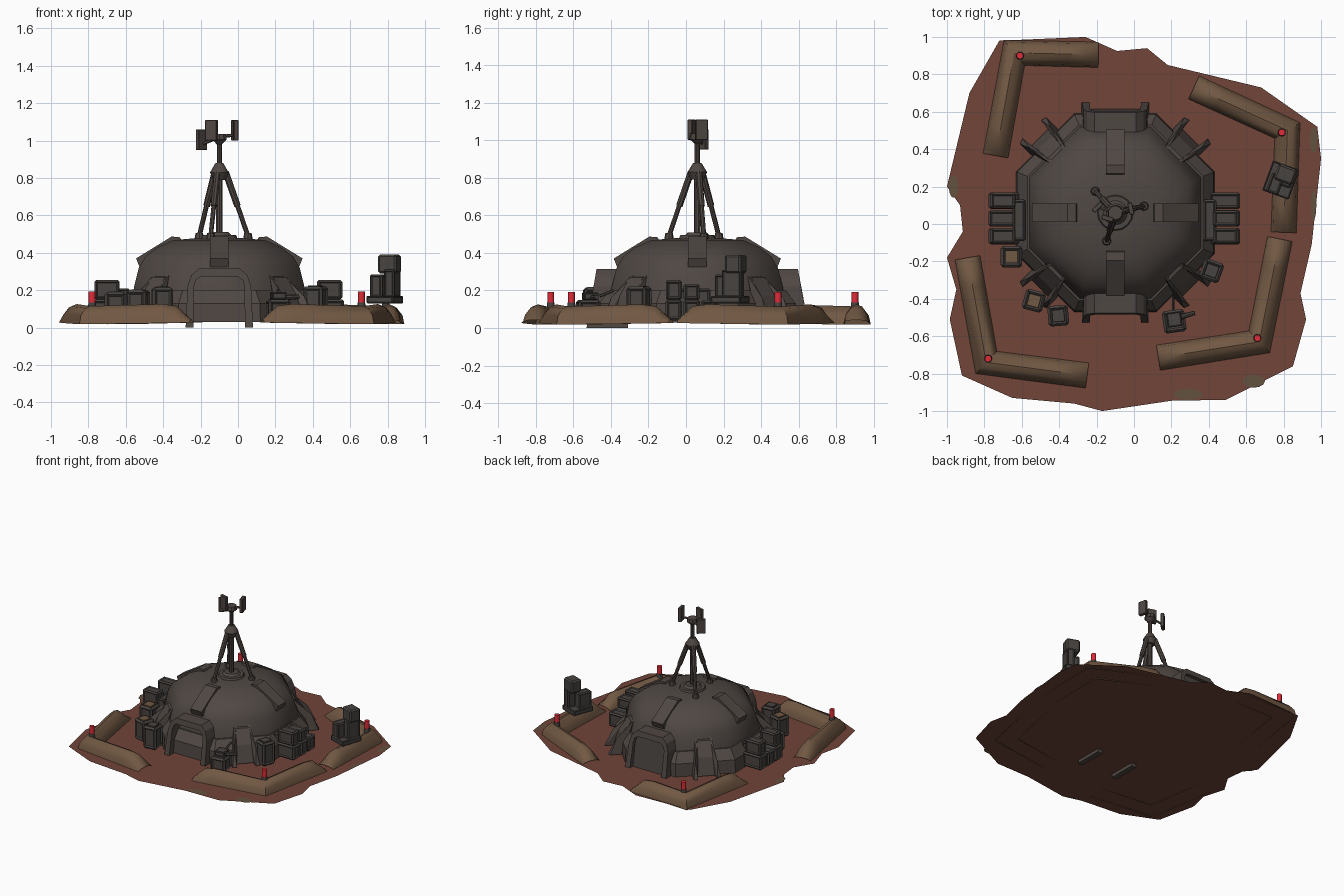
import bpy, bmesh, math
from mathutils import Vector, Matrix

if "Cube" in bpy.data.objects:
    bpy.data.objects.remove(bpy.data.objects["Cube"])

CX, CY = -0.1, 0.06              # dome centre
SHEET, GZ = 0.026, 0.04          # ground sheet height, base height of parts


def mat(name, rgb):
    m = bpy.data.materials.new(name)
    m.diffuse_color = (*rgb, 1)
    m.use_nodes = True
    m.node_tree.nodes["Principled BSDF"].inputs["Base Color"].default_value = m.diffuse_color
    return m


SOIL = mat("red_soil", (0.165, 0.058, 0.040))
HULL = mat("warm_grey_metal", (0.078, 0.063, 0.056))
DARK = mat("dark_grey_metal", (0.065, 0.057, 0.052))
SAND = mat("brown_earth", (0.165, 0.098, 0.056))
RED = mat("beacon_red", (0.75, 0.025, 0.04))
MOSS = mat("dull_olive", (0.125, 0.085, 0.05))


def finish(name, bm, m, smooth=None, recalc=True):
    if recalc:
        bmesh.ops.recalc_face_normals(bm, faces=bm.faces)
    me = bpy.data.meshes.new(name)
    bm.to_mesh(me)
    bm.free()
    me.materials.append(m)
    ob = bpy.data.objects.new(name, me)
    bpy.context.collection.objects.link(ob)
    if smooth:
        bpy.ops.object.select_all(action='DESELECT')
        ob.select_set(True)
        bpy.context.view_layer.objects.active = ob
        bpy.ops.object.shade_smooth_by_angle(angle=math.radians(smooth))
    return ob


def loft(name, rings, m, smooth=None, loop=True, ends=(True, True), recalc=True):
    """Skin a list of equal-length point rings."""
    bm = bmesh.new()
    vs = [[bm.verts.new(p) for p in r] for r in rings]
    n = len(vs[0])
    for a, b in zip(vs, vs[1:]):
        for i in range(n if loop else n - 1):
            j = (i + 1) % n
            bm.faces.new((a[i], a[j], b[j], b[i]))
    if ends[0]:
        bm.faces.new(vs[0][::-1])
    if ends[1]:
        bm.faces.new(vs[-1])
    return finish(name, bm, m, smooth, recalc)


def hull(name, pts, m):
    bm = bmesh.new()
    for p in pts:
        bm.verts.new(p)
    bmesh.ops.convex_hull(bm, input=bm.verts)
    return finish(name, bm, m)


def tube(name, a, b, r1, r2, m, n=10):
    a, b = Vector(a), Vector(b)
    bm = bmesh.new()
    bmesh.ops.create_cone(bm, cap_ends=True, segments=n, radius1=r1, radius2=r2, depth=(b - a).length)
    rot = (b - a).to_track_quat('Z', 'Y').to_matrix().to_4x4()
    bm.transform(Matrix.Translation((a + b) / 2) @ rot)
    return finish(name, bm, m, 35)


def crate(name, x, y, z0, z1, w, d, ang=0, m=DARK, panel=True):
    """Case with recessed panels, or a plain bevelled block."""
    bm = bmesh.new()
    bmesh.ops.create_cube(bm, size=1)
    bm.transform(Matrix.Diagonal((w, d, z1 - z0, 1)))
    s = min(w, d, z1 - z0)
    bmesh.ops.bevel(bm, geom=bm.edges[:], offset=s * 0.12, segments=1, affect='EDGES')
    if panel:
        big = sorted(bm.faces, key=lambda f: -f.calc_area())[:6]
        bmesh.ops.inset_individual(bm, faces=big, thickness=s * 0.12, depth=-s * 0.08)
    bm.transform(Matrix.Translation((x, y, (z0 + z1) / 2)) @ Matrix.Rotation(math.radians(ang), 4, 'Z'))
    return finish(name, bm, m)


def radial(ang, r, t, z):
    """Point at distance r along a heading, t sideways, around the dome centre."""
    c, s = math.cos(math.radians(ang)), math.sin(math.radians(ang))
    return (CX + r * c - t * s, CY + r * s + t * c, z)


# Ragged ground sheet with dull patches near the rim
outline = [(-.72, .98), (-.26, 1), (-.09, .925), (.07, .94), (.18, .85), (.68, .73), (.98, .52), (1, .35),
           (.95, -.11), (.89, -.37), (.92, -.51), (.85, -.76), (.49, -.94), (.2, -.945), (.11, -.92),
           (-.07, -.945), (-.17, -1), (-.32, -.96), (-.65, -.93), (-.92, -.81), (-.985, -.51), (-.95, -.35),
           (-1, -.18), (-.915, -.04), (-.93, .1), (-1, .2), (-.88, .7)]
bm = bmesh.new()
f = bm.faces.new([bm.verts.new((x, y, SHEET)) for x, y in reversed(outline)])
bmesh.ops.triangulate(bm, faces=[f])
finish("ground", bm, SOIL, recalc=False)
for x, y, rx, ry in [(.29, -.91, .08, .03), (.64, -.84, .06, .035), (-.965, .2, .025, .06), (.96, .1, .015, .08),
                     (.96, .45, .02, .07)]:
    bm = bmesh.new()
    bmesh.ops.create_circle(bm, cap_ends=True, segments=12, radius=1)
    bm.transform(Matrix.Translation((x, y, SHEET + .003)) @ Matrix.Diagonal((rx, ry, 1, 1)))
    finish("ground_patch", bm, MOSS, recalc=False)


# Octagonal dome: skirt and shell
def octagon(ap, z):
    r = ap / math.cos(math.pi / 8)
    return [radial(22.5 + 45 * i, r, 0, z) for i in range(8)]


loft("dome_skirt", [octagon(a, z) for a, z in [(.53, .03), (.525, .13), (.47, .2), (.44, .2)]], HULL,
     ends=(False, False), recalc=False)
loft("dome_shell", [octagon(a, z) for a, z in [(.46, .19), (.455, .22), (.43, .32), (.395, .38),
                                               (.33, .43), (.245, .468), (.1, .48)]], HULL, 50,
     ends=(False, True), recalc=False)

# Ribs on the four main sides, splayed buttresses on the diagonals
rib = [(.2, .46), (.21, .483), (.255, .487), (.445, .37), (.425, .32), (.40, .32)]
for k in range(4):
    a = 90 * k
    loft("dome_rib", [[radial(a, r, t, z) for r, z in rib] for t in (-.05, .05)], HULL)
    b = a + 45
    hull("buttress", [radial(b, r, s * t, z) for s in (-1, 1) for r, t, z in
                      [(.4, .06, .28), (.46, .05, .27), (.4, .07, GZ), (.57, .075, GZ), (.53, .055, .17)]], HULL)
    for s in (-1, 1):
        hull("buttress_fin", [radial(b, r, s * t, z) for r, t, z in
                              [(.44, .04, .28), (.44, .06, .28), (.48, .05, GZ), (.54, .10, GZ),
                               (.63, .07, GZ), (.62, .10, GZ), (.57, .08, .16)]], HULL)

# Porches at front and back: arch profile with a leaning face
half = [(.18, 0), (.17, .22), (.15, .28), (.11, .315)]
inner = [(.10, .272), (.125, .255), (.135, .22), (.137, 0)]
arch = half + [(-x, z) for x, z in half[::-1]] + [(-x, z) for x, z in inner[::-1]] + inner
for name, a, floor in [("front_porch", -90, 0), ("back_porch", 90, .03)]:
    rings = [[radial(a, r - lean * z, x, max(z, floor)) for x, z in arch]
             for r, lean in [(.59, .17), (.37, 0)]]
    loft(name, rings, HULL)
hull("back_door", [radial(90, r, s * .136, z) for s in (-1, 1) for r, z in
                   [(.555, .03), (.515, .275), (.5, .03), (.47, .275)]], DARK)

# Mast on tripod
P = lambda z: (CX, CY, z)
tube("mast_base", P(.47), P(.495), .10, .09, HULL, 16)
tube("mast_base_ring", P(.495), P(.51), .065, .05, HULL, 16)
tube("lower_mast", P(.5), P(.84), .018, .018, HULL)
tube("mast_collar", P(.79), P(.83), .035, .052, HULL)
tube("mast_collar_top", P(.83), P(.88), .052, .022, HULL)
tube("upper_mast", P(.86), P(1.0), .014, .014, HULL)
tube("mast_head", P(.98), P(1.005), .014, .04, HULL)
tube("mast_head_cap", P(1.005), P(1.035), .042, .038, HULL)
for a, low, dx, dy in [(13, 0, .083, .022), (133, .05, -.095, .03), (253, 0, -.042, -.03)]:
    tube("tripod_leg_upper", radial(a, .035, 0, .83), radial(a, .10, 0, .65), .018, .018, HULL, 8)
    tube("tripod_leg_lower", radial(a, .09, 0, .68), radial(a, .157, 0, .49), .013, .013, HULL, 8)
    tube("tripod_foot", radial(a, .157, 0, .47), radial(a, .157, 0, .505), .026, .02, HULL, 8)
    x, y = CX + dx, CY + dy
    tube("antenna_arm", P(1.02), (x, y, 1.03 - low), .009, .009, HULL, 6)
    crate("antenna_panel", x, y, 1 - low, 1.11 - low, .026, .065, a, HULL, False)

# Earth berms: rounded open section swept round each corner, red beacon on the corner
section = [(-.068, 0), (-.058, .05), (-.03, .09), (0, .102), (.03, .09), (.058, .05), (.068, 0)]
berms = [((-.19, .905), (-.64, .915), (-.74, .365), (-.61, .9)),
         ((.32, .73), (.82, .5), (.80, -.045), (.79, .49)),
         ((.78, -.08), (.67, -.63), (.13, -.715), (.66, -.61)),
         ((-.89, -.18), (-.79, -.74), (-.25, -.81), (-.78, -.72))]
for p0, p1, p2, lamp in berms:
    p0, p1, p2 = Vector(p0), Vector(p1), Vector(p2)
    u, v = (p1 - p0).normalized(), (p2 - p1).normalized()
    nu, nv = Vector((-u.y, u.x)), Vector((-v.y, v.x))
    miter = (nu + nv) / (1 + nu.dot(nv))
    stations = [(p0, nu, .15, .028), (p0 + u * .08, nu, .9, .025), (p0 + u * .16, nu, 1, .024),
                (p1, miter, .95, .018), (p2 - v * .16, nv, 1, .024), (p2 - v * .08, nv, .9, .025),
                (p2, nv, .15, .028)]
    rings = [[(*(p + n * t), base + z * h) for t, z in section] for p, n, h, base in stations]
    berm = loft("earth_berm", rings, SAND, 40, loop=False, ends=(False, False))
    if sum(q.normal.z for q in berm.data.polygons) < 0:
        berm.data.flip_normals()
    tube("beacon_base", (*lamp, .1), (*lamp, .135), .022, .02, DARK, 12)
    tube("beacon_lamp", (*lamp, .13), (*lamp, .193), .018, .018, RED, 12)

# Supply stacks left and right of the dome
for sx, x0 in ((-1, -.695), (1, .485)):
    for i, y in enumerate((-.065, .03, .125)):
        crate("lower_case", x0, y, GZ, .15, .165, .088)
        if i != (2 if sx > 0 else 1):
            crate("upper_case", x0 + sx * .005, y, .15, .255 - .02 * (i == 1), .135, .085)
    crate("inner_case", x0 - sx * .08, .02, GZ, .21, .07, .22)

# Loose crates, two with earth-brown lids
for x, y, z, s, a in [(-.655, -.175, .19, .115, 0), (-.535, -.41, .2, .11, -15), (-.405, -.49, .215, .11, 5),
                      (.415, -.25, .22, .11, -20)]:
    crate("loose_crate", x, y, GZ, z, s, s, a)
    crate("crate_lid", x, y, z - .012, z + .004, s * .6, s * .6, a, SAND if x < -.5 else DARK, False)

# Small front device with side arm and rod
crate("device_body", .215, -.52, GZ, .15, .12, .12, 8)
crate("device_top", .215, -.51, .15, .19, .08, .08, 8)
tube("device_arm", (.24, -.5, .16), (.325, -.475, .165), .015, .012, DARK, 8)
tube("device_rod", (.21, -.46, .17), (.21, -.385, .2), .008, .008, DARK, 6)

# Console standing on the right berm: seat-like base with a raised head
crate("console_base", .785, .235, .13, .17, .15, .17, -20)
crate("console_post", .825, .25, .16, .31, .06, .11, -20)
crate("console_body", .755, .215, .16, .285, .07, .11, -20)
crate("console_head", .81, .265, .29, .39, .105, .09, -20, DARK, False)
